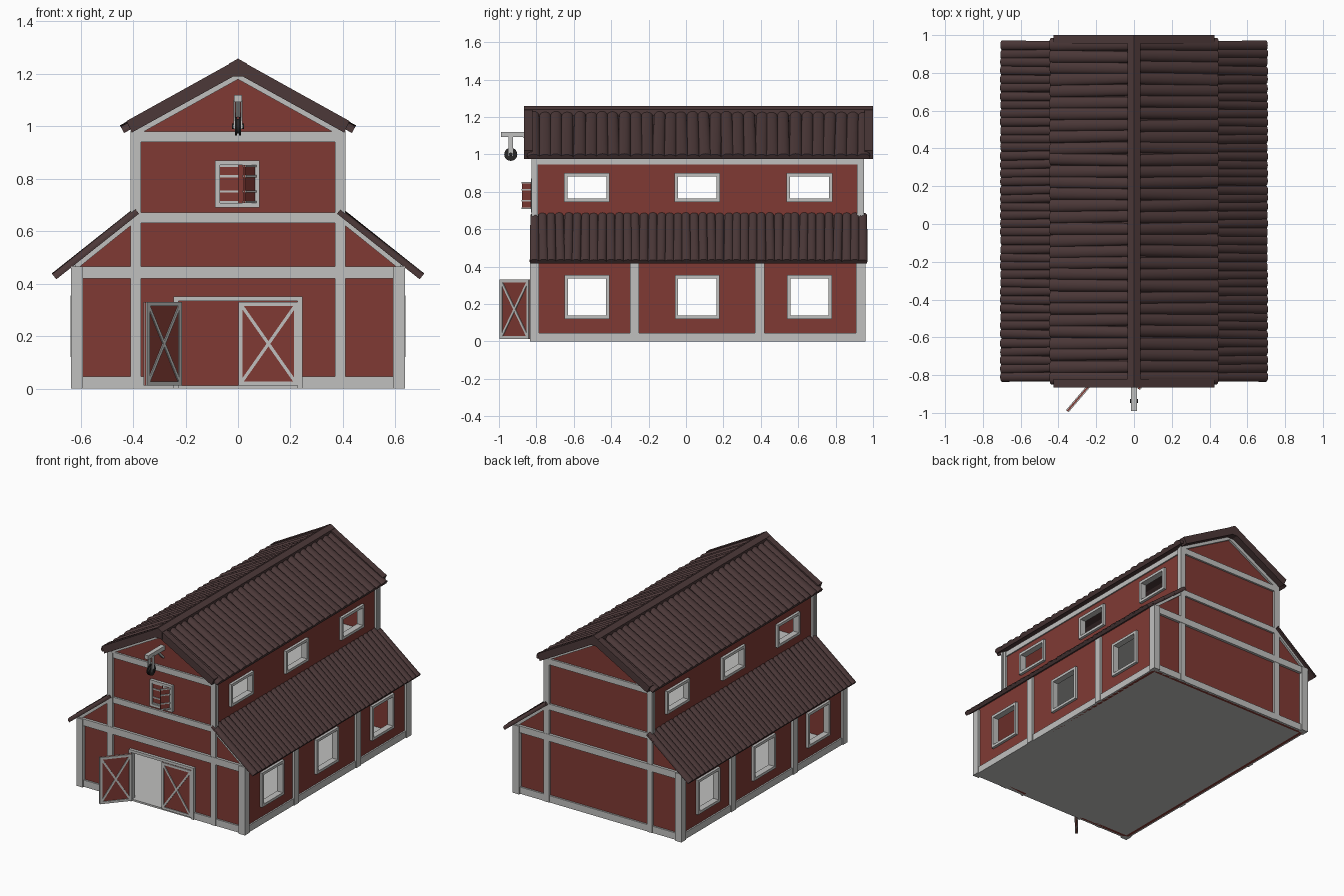
import bpy, bmesh, math, random
from mathutils import Vector, Matrix

if "Cube" in bpy.data.objects:
    bpy.data.objects.remove(bpy.data.objects["Cube"])

random.seed(4)


def material(name, rgb):
    m = bpy.data.materials.new(name)
    m.diffuse_color = (*rgb, 1)
    m.use_nodes = True
    m.node_tree.nodes["Principled BSDF"].inputs["Base Color"].default_value = m.diffuse_color
    return m


RED = material("barn red", (0.215, 0.042, 0.034))
TRIM = material("pale grey trim", (0.53, 0.53, 0.52))
ROOF = material("dark brown roof", (0.072, 0.040, 0.040))
IRON = material("dark iron", (0.022, 0.020, 0.020))


# --- shape helpers: every solid is a pair of matching end outlines
def prism(pts, vec):
    a = [Vector(p) for p in pts]
    return a, [p + Vector(vec) for p in a]


def box(x0, x1, y0, y1, z0, z1):
    return prism([(x0, y0, z0), (x1, y0, z0), (x1, y1, z0), (x0, y1, z0)], (0, 0, z1 - z0))


def bar(a, b, width, normal, depth):
    """Square bar from a to b, of given width, with its back on the line and depth along normal."""
    a, b, n = Vector(a), Vector(b), Vector(normal)
    s = (b - a).cross(n).normalized() * width / 2
    return prism([a - s, a + s, a + s + n * depth, a - s + n * depth], b - a)


def make(name, mat, shapes, matrix=None, smooth=False):
    bm = bmesh.new()
    for a, b in shapes:
        va, vb = [bm.verts.new(p) for p in a], [bm.verts.new(p) for p in b]
        bm.faces.new(va)
        bm.faces.new(vb[::-1])
        for i in range(len(va)):
            j = (i + 1) % len(va)
            bm.faces.new((va[i], vb[i], vb[j], va[j]))
    bmesh.ops.recalc_face_normals(bm, faces=bm.faces)
    me = bpy.data.meshes.new(name)
    bm.to_mesh(me)
    bm.free()
    me.materials.append(mat)
    ob = bpy.data.objects.new(name, me)
    bpy.context.collection.objects.link(ob)
    if matrix:
        ob.matrix_world = matrix
    if smooth:
        bpy.ops.object.select_all(action='DESELECT')
        ob.select_set(True)
        bpy.context.view_layer.objects.active = ob
        bpy.ops.object.shade_smooth_by_angle(angle=math.radians(50))
    return ob


FRONT, BACK = -0.81, 0.935
WIN_Y = (-0.53, 0.06, 0.66)
LOW = (0.12, 0.355, 0.12)      # z0, z1, half width of the lower windows
HIGH = (0.745, 0.90, 0.122)    # same for the upper windows

# --- walls, with openings cut through
half = [(0.62, 0), (0.62, 0.48), (0.39, 0.665), (0.39, 0.985), (0, 1.205)]
outline = half + [(-x, z) for x, z in half[-2::-1]]
walls = []
for name, y in (("front_wall", FRONT), ("back_wall", BACK - 0.02)):
    walls.append(make(name, RED, [prism([(x, y, z) for x, z in outline], (0, 0.02, 0))]))
for name, s in (("left", -1), ("right", 1)):
    for level, x, z0, z1 in (("lower", 0.61, 0, 0.48), ("upper", 0.38, 0.60, 0.985)):
        walls.append(make(f"{name}_{level}_wall", RED,
                          [box(s * x - 0.01, s * x + 0.01, FRONT + 0.02, BACK - 0.02, z0, z1)]))

holes = [box(-1, 1, y - w + 0.01, y + w - 0.01, z0 + 0.01, z1 - 0.01)
         for y in WIN_Y for z0, z1, w in (LOW, HIGH)]
holes += [box(-0.23, 0.23, -0.9, -0.7, -0.1, 0.335), box(-0.075, 0.07, -0.9, -0.7, 0.70, 0.86)]
cutter = make("opening_cutter", RED, holes)
for w in walls:
    mod = w.modifiers.new("openings", 'BOOLEAN')
    mod.operation, mod.object, mod.solver = 'DIFFERENCE', cutter, 'EXACT'
    bpy.context.view_layer.objects.active = w
    bpy.ops.object.modifier_apply(modifier=mod.name)
bpy.data.objects.remove(cutter)

# --- floors
make("ground_floor", TRIM, [box(-0.625, 0.625, FRONT - 0.01, BACK + 0.01, 0, 0.012)])
make("loft_floor", TRIM, [box(-0.37, 0.37, FRONT + 0.02, BACK - 0.02, 0.635, 0.65)])

# --- timber framing on the two gable ends
for name, y, d in (("front", FRONT, -1), ("back", BACK, 1)):
    n = (0, d, 0)
    parts = [bar((-0.63, y, 0.443), (0.63, y, 0.443), 0.046, n, 0.018),
             bar((-0.40, y, 0.652), (0.40, y, 0.652), 0.04, n, 0.013),
             bar((-0.40, y, 0.96), (0.40, y, 0.96), 0.04, n, 0.013)]
    for s in (-1, 1):
        gap = 0.24 if d < 0 else 0
        parts += [bar((s * 0.62, y, 0.023), (s * gap, y, 0.023), 0.046, n, 0.012),
                  bar((s * 0.39, y, 0), (s * 0.39, y, 0.98), 0.04, n, 0.016),
                  bar((s * 0.405, y, 0.969), (0, y, 1.194), 0.026, n, 0.014),
                  bar((s * 0.62, y, 0.468), (s * 0.40, y, 0.645), 0.026, n, 0.014)]
    make(name + "_framing", TRIM, parts)

# --- timber framing and window frames along the two sides
for name, s in (("left", -1), ("right", 1)):
    n = (s, 0, 0)
    parts = [bar((s * 0.62, FRONT, 0.023), (s * 0.62, BACK, 0.023), 0.046, n, 0.01),
             bar((s * 0.39, FRONT, 0.962), (s * 0.39, BACK, 0.962), 0.035, n, 0.008)]
    for y0, y1 in ((-0.835, -0.785), (0.91, 0.96)):
        parts.append(box(s * 0.59, s * 0.637, y0, y1, 0, 0.465))
    for y in (-0.275, 0.395):
        parts.append(bar((s * 0.62, y, 0), (s * 0.62, y, 0.47), 0.05, n, 0.016))
    for y0, y1 in ((-0.822, -0.79), (0.915, 0.947)):
        parts.append(box(s * 0.375, s * 0.405, y0, y1, 0.64, 0.98))
    make(name + "_framing", TRIM, parts)
    frames = []
    for y in WIN_Y:
        for (z0, z1, w), x in ((LOW, 0.595), (HIGH, 0.365)):
            x0, x1 = s * x, s * (x + 0.043)
            frames += [box(x0, x1, y - w, y + w, z0, z0 + 0.018),
                       box(x0, x1, y - w, y + w, z1 - 0.018, z1),
                       box(x0, x1, y - w, y - w + 0.018, z0, z1),
                       box(x0, x1, y + w - 0.018, y + w, z0, z1)]
    make(name + "_window_frames", TRIM, frames)

# --- door and hatch surrounds
for name, x0, x1, z0, z1 in (("door_frame", -0.245, 0.245, 0, 0.352), ("hatch_frame", -0.087, 0.082, 0.69, 0.87)):
    parts = [box(x0, x0 + 0.018, -0.83, -0.785, z0, z1), box(x1 - 0.018, x1, -0.83, -0.785, z0, z1),
             box(x0, x1, -0.83, -0.785, z1 - 0.018, z1)]
    if z0:
        parts.append(box(x0, x1, -0.83, -0.785, z0, z0 + 0.018))
    make(name, TRIM, parts)


# --- hinged panels, built with the hinge on the z axis
def leaf(name, width, height, edge, cross, hinge, angle):
    m = Matrix.Translation(hinge) @ Matrix.Rotation(math.radians(angle), 4, 'Z')
    make(name + "_panel", RED, [box(0, width, -0.004, 0.004, 0, height)], m)
    e, parts = edge / 2, []
    for d in (-1, 1):
        y, n = d * 0.003, (0, d, 0)
        lines = [((0, e), (width, e)), ((0, height - e), (width, height - e))]
        if cross:
            lines += [((e, 0), (e, height)), ((width - e, 0), (width - e, height)),
                      ((e, e), (width - e, height - e)), ((e, height - e), (width - e, e))]
        else:
            lines += [((0, height * 0.3), (width, height * 0.3)), ((0, height * 0.7), (width, height * 0.7))]
        for i, (a, b) in enumerate(lines):
            parts.append(bar((a[0], y, a[1]), (b[0], y, b[1]), edge * (0.75 if i > 3 else 1), n, 0.006))
    make(name + "_braces", TRIM, parts, m)


leaf("right_door", 0.228, 0.318, 0.016, True, (0.230, -0.822, 0.012), 180)
leaf("left_door", 0.205, 0.318, 0.016, True, (-0.220, -0.835, 0.012), 229.5)
leaf("left_shutter", 0.072, 0.145, 0.008, False, (-0.070, -0.815, 0.708), 0)
leaf("right_shutter", 0.068, 0.145, 0.008, False, (0.066, -0.82, 0.708), 232)


# --- roofs: a board with rounded, slightly uneven ribs running down the slope
def roof(name, s, top, eave, y0, y1, count, rise):
    t, e = Vector((s * top[0], 0, top[1])), Vector((s * eave[0], 0, eave[1]))
    n = Vector((s * (top[1] - eave[1]), 0, eave[0] - top[0])).normalized()
    make(name + "_board", ROOF, [prism([p + Vector((0, y0, 0)) for p in (t, e, e - n * 0.012, t - n * 0.012)],
                                       (0, y1 - y0, 0))])
    pitch, ribs = (y1 - y0) / count, []
    for i in range(count):
        ends = []
        for p, r in ((t, 0.50), (e, 0.58)):
            yc = y0 + pitch * (i + 0.5)
            if 0 < i < count - 1:
                yc += random.uniform(-0.1, 0.1) * pitch
            h = rise * random.uniform(0.85, 1.1)
            arc = [math.pi * k / 8 for k in range(9)]
            ends.append([p + Vector((0, yc + math.cos(a) * r * pitch, 0)) + n * (math.sin(a) * h - 0.003)
                         for a in arc])
        ribs.append(tuple(ends))
    make(name + "_ribs", ROOF, ribs, smooth=True)


for side, s in (("left", -1), ("right", 1)):
    roof(side + "_upper_roof", s, (0.0, 1.225), (0.440, 0.985), -0.845, 0.98, 30, 0.022)
    roof(side + "_lower_roof", s, (0.385, 0.676), (0.700, 0.426), -0.832, 0.968, 40, 0.018)

# --- gable boards and ridge cap
rake = [(0, 1.256), (0.425, 1.020), (0.405, 0.976), (0, 1.20), (-0.405, 0.976), (-0.425, 1.020)]
for name, y in (("front_gable_board", -0.865), ("back_gable_board", 0.955)):
    make(name, ROOF, [prism([(x, y, z) for x, z in rake], (0, 0.045, 0))])
cap = [(0, 1.258), (0.034, 1.239), (0.034, 1.19), (-0.034, 1.19), (-0.034, 1.239)]
make("ridge_cap", ROOF, [prism([(x, -0.866, z) for x, z in cap], (0, 1.866, 0))])

# --- hoist over the hatch: beam, brace, hanger and pulley wheel
make("hoist_beam", TRIM, [box(-0.015, 0.015, -0.99, -0.80, 1.092, 1.12),
                          bar((0, -0.815, 1.035), (0, -0.88, 1.10), 0.02, (0, 0.7, 0.7), 0.012),
                          box(-0.017, -0.011, -0.950, -0.925, 0.99, 1.10),
                          box(0.011, 0.017, -0.950, -0.925, 0.99, 1.10)])


def disc(x0, x1, r):
    return prism([(x0, -0.937 + r * math.cos(k * math.pi / 10), 1.0 + r * math.sin(k * math.pi / 10))
                  for k in range(20)], (x1 - x0, 0, 0))


make("pulley_wheel", IRON, [disc(-0.011, -0.004, 0.035), disc(-0.004, 0.004, 0.028),
                            disc(0.004, 0.011, 0.035), disc(-0.022, 0.022, 0.010)], smooth=True)
